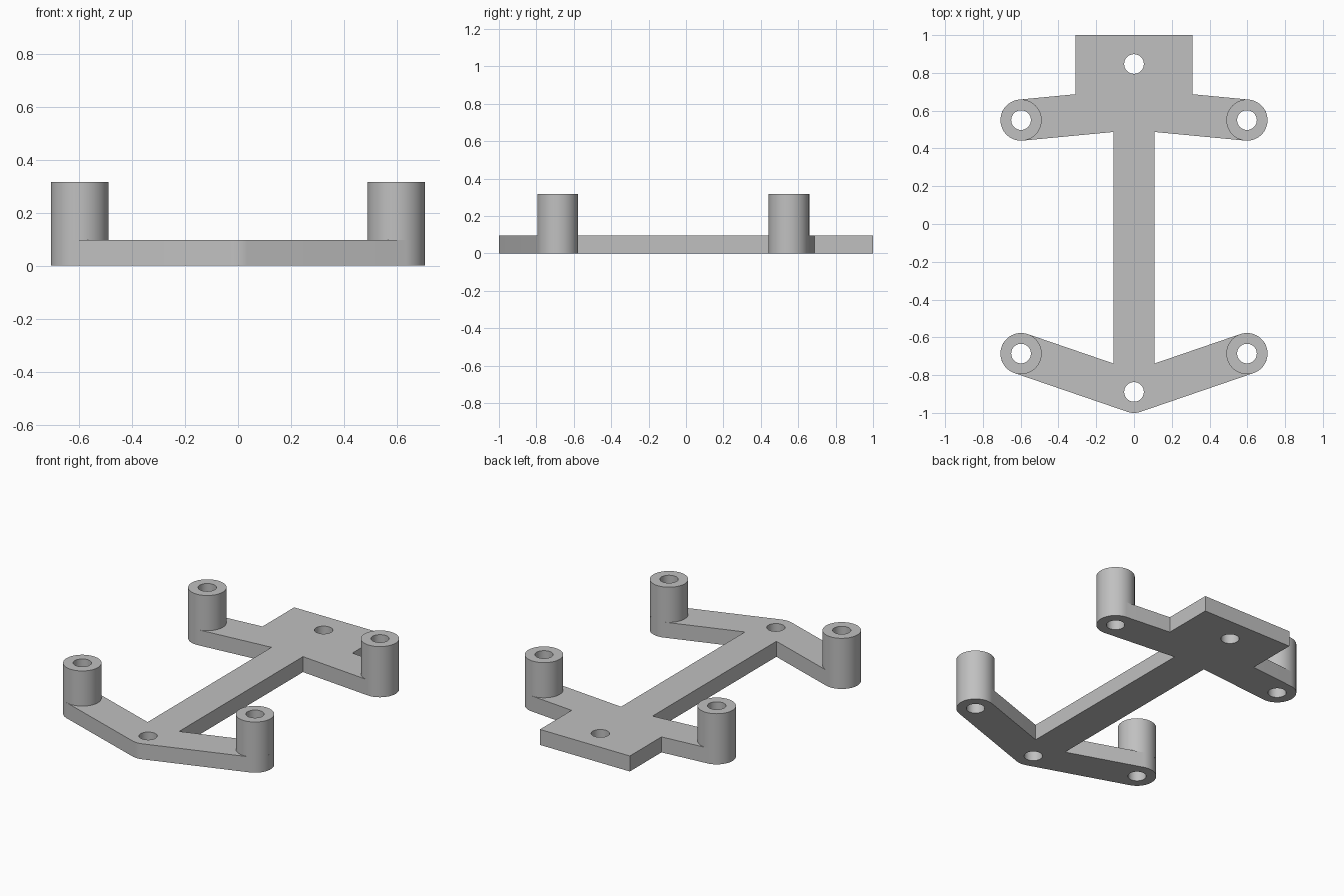
import bpy
import bmesh
from math import sin, cos, pi, atan2, radians

cube = bpy.data.objects.get("Cube")
if cube:
    bpy.data.objects.remove(cube, do_unlink=True)

PLATE_H, POST_H = 0.097, 0.317
R, HOLE = 0.109, 0.052
BACK_POST, FRONT_POST = (0.598, 0.55), (0.598, -0.686)
BACK_HUB, FRONT_HUB = (0, 0.607), (0, -0.891)
SPINE, BLOCK = 0.109, 0.311

grey = bpy.data.materials.new("plain grey")
grey.use_nodes = True
colour = (0.53, 0.53, 0.53, 1)
grey.diffuse_color = colour
grey.node_tree.nodes["Principled BSDF"].inputs["Base Color"].default_value = colour


def arc(centre, radius, start, end, steps):
    angles = [start + (end - start) * i / steps for i in range(steps + 1)]
    return [(centre[0] + radius * cos(a), centre[1] + radius * sin(a)) for a in angles]


def circle(centre, radius):
    return arc(centre, radius, 0, 2 * pi, 64)[:-1]


def extrude_loops(name, loops, z0, z1):
    """Fill an outline with holes and extrude it between two heights."""
    curve = bpy.data.curves.new(name, "CURVE")
    curve.dimensions = "2D"
    curve.fill_mode = "BOTH"
    curve.extrude = (z1 - z0) / 2
    for loop in loops:
        spline = curve.splines.new("POLY")
        spline.points.add(len(loop) - 1)
        for point, (x, y) in zip(spline.points, loop):
            point.co = (x, y, 0, 1)
        spline.use_cyclic_u = True
    temp = bpy.data.objects.new(name + "_profile", curve)
    bpy.context.collection.objects.link(temp)
    graph = bpy.context.evaluated_depsgraph_get()
    mesh = bpy.data.meshes.new_from_object(temp.evaluated_get(graph))
    bpy.data.objects.remove(temp, do_unlink=True)

    # Weld the caps to the walls and raise to the right height
    bm = bmesh.new()
    bm.from_mesh(mesh)
    bmesh.ops.remove_doubles(bm, verts=bm.verts, dist=0.0001)
    bmesh.ops.translate(bm, verts=bm.verts, vec=(0, 0, (z0 + z1) / 2))
    bmesh.ops.recalc_face_normals(bm, faces=bm.faces)
    bm.to_mesh(mesh)
    bm.free()
    mesh.materials.clear()
    mesh.materials.append(grey)
    obj = bpy.data.objects.new(name, mesh)
    bpy.context.collection.objects.link(obj)
    bpy.ops.object.select_all(action="DESELECT")
    obj.select_set(True)
    bpy.context.view_layer.objects.active = obj
    bpy.ops.object.shade_smooth_by_angle(angle=radians(30))
    return obj


def arm_angle(hub, post):
    return atan2(post[1] - hub[1], post[0] - hub[0])


def arm_edge(hub, angle, x, side):
    """Height of an arm's upper (+1) or lower (-1) edge at x."""
    return hub[1] + x * sin(angle) / cos(angle) + side * R / cos(angle)


# Frame outline: the left half from front tip to back block, then mirrored
front, back = arm_angle(FRONT_HUB, FRONT_POST), arm_angle(BACK_HUB, BACK_POST)
half = arc(FRONT_HUB, R, -pi / 2, front - pi / 2, 6)
half += arc(FRONT_POST, R, front - pi / 2, front + pi / 2, 32)
half += [(SPINE, arm_edge(FRONT_HUB, front, SPINE, 1)),
         (SPINE, arm_edge(BACK_HUB, back, SPINE, -1))]
half += arc(BACK_POST, R, back - pi / 2, back + pi / 2, 32)
half += [(BLOCK, arm_edge(BACK_HUB, back, BLOCK, 1)), (BLOCK, 1)]
outline = half + [(-x, y) for x, y in reversed(half[1:])]

# Flat frame with six through holes
posts = {}
for side, sign in (("left", 1), ("right", -1)):
    for end, (x, y) in (("front", FRONT_POST), ("back", BACK_POST)):
        posts[f"{end}_{side}_post"] = (sign * x, y)
holes = list(posts.values()) + [(0, 0.847), (0, -0.889)]
extrude_loops("frame", [outline] + [circle(c, HOLE) for c in holes], 0, PLATE_H)

# Hollow standoff posts on the arm ends
for name, centre in posts.items():
    extrude_loops(name, [circle(centre, R), circle(centre, HOLE)], PLATE_H, POST_H)
